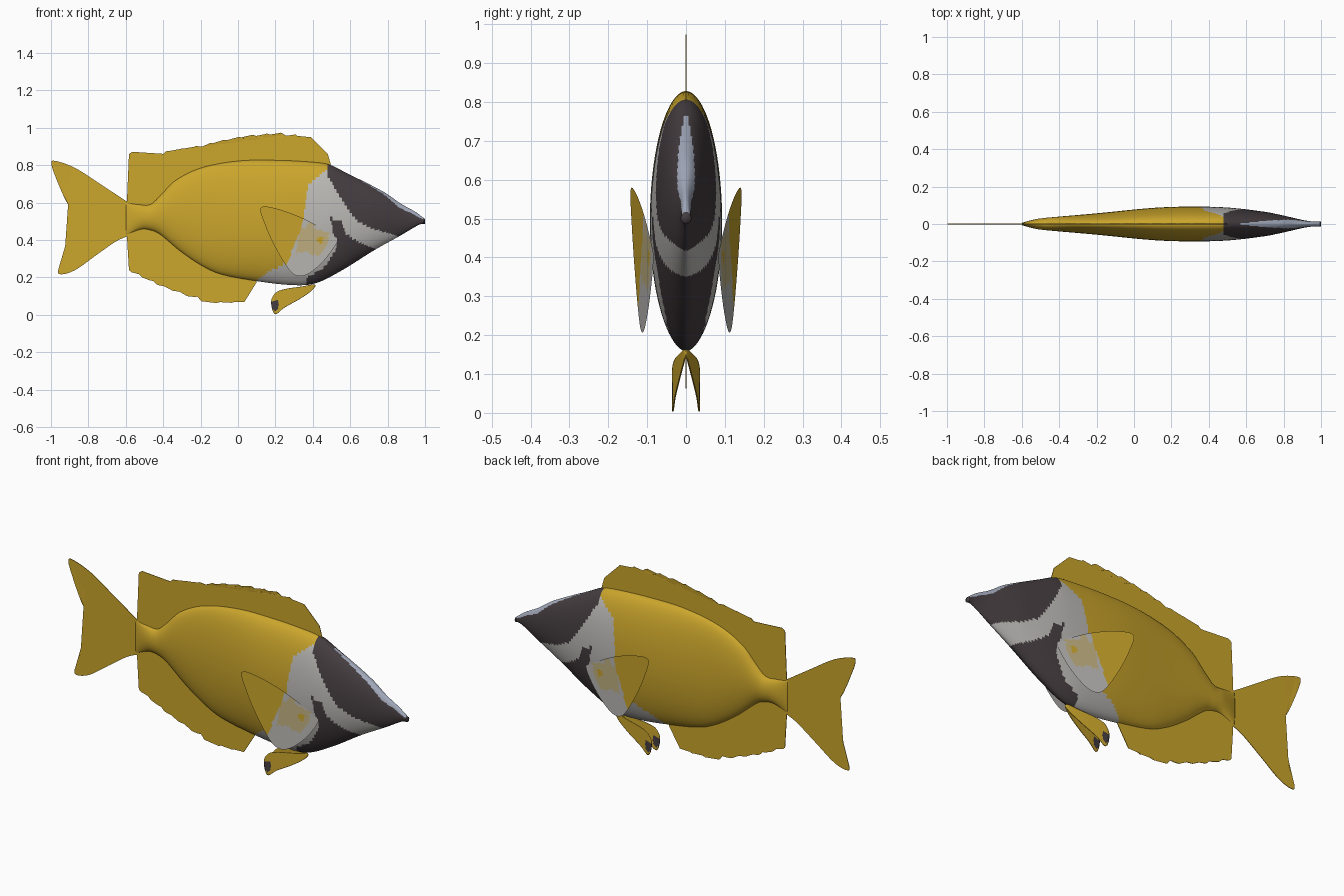
import bpy
import bmesh
import math
from mathutils import Vector

cube = bpy.data.objects.get("Cube")
if cube:
    bpy.data.objects.remove(cube, do_unlink=True)


def make_material(name, colour):
    mat = bpy.data.materials.new(name)
    mat.use_nodes = True
    mat.diffuse_color = (*colour, 1)
    shader = next(n for n in mat.node_tree.nodes if n.type == "BSDF_PRINCIPLED")
    shader.inputs["Base Color"].default_value = (*colour, 1)
    shader.inputs["Roughness"].default_value = 0.6
    return mat


YELLOW, LIGHT, DARK, BLAZE, TAN = range(5)
materials = [
    make_material("golden yellow", (0.6, 0.38, 0.025)),
    make_material("light grey", (0.5, 0.49, 0.47)),
    make_material("charcoal", (0.06, 0.047, 0.051)),
    make_material("blue grey", (0.37, 0.41, 0.51)),
    make_material("pale tan", (0.54, 0.44, 0.22)),
]


def finish(bm, name, colour_rule=None, smooth=False):
    """Turn a bmesh into an object, colouring each face by a rule on its centre."""
    if colour_rule:
        for face in bm.faces:
            face.material_index = colour_rule(face.calc_center_median())
    for face in bm.faces:
        face.smooth = smooth
    mesh = bpy.data.meshes.new(name)
    bm.to_mesh(mesh)
    bm.free()
    for mat in materials:
        mesh.materials.append(mat)
    obj = bpy.data.objects.new(name, mesh)
    bpy.context.collection.objects.link(obj)
    return obj


def curve_at(table, x):
    """Smooth interpolation through (x, value) pairs."""
    x = min(max(x, table[0][0]), table[-1][0])
    last = len(table) - 1
    i = next(k for k in range(last) if x <= table[k + 1][0])

    def slope(k):
        a, b = table[max(k - 1, 0)], table[min(k + 1, last)]
        return (b[1] - a[1]) / (b[0] - a[0])

    (xa, va), (xb, vb) = table[i], table[i + 1]
    w = xb - xa
    t = (x - xa) / w
    s = t * t * (3 - 2 * t)
    return (va + (vb - va) * s + slope(i) * w * t * (1 - t) ** 2
            - slope(i + 1) * w * t * t * (1 - t))


def inside(poly, x, z):
    hit = False
    for (ax, az), (bx, bz) in zip(poly, poly[1:] + poly[:1]):
        if (az > z) != (bz > z) and x < ax + (z - az) * (bx - ax) / (bz - az):
            hit = not hit
    return hit


# Body silhouette: back line, belly line and half width
back = [(-.6, .6), (-.53, .59), (-.47, .59), (-.42, .633), (-.34, .715), (-.2, .785), (0, .823),
        (.2, .827), (.4, .817), (.49, .803), (.57, .764), (.78, .657), (.87, .595), (.95, .55), (1, .512)]
belly = [(-.6, .427), (-.52, .457), (-.47, .454), (-.42, .433), (-.31, .342), (-.2, .267), (-.1, .22),
         (.06, .187), (.28, .16), (.41, .168), (.55, .235), (.73, .347), (.87, .425), (.97, .483), (1, .488)]
girth = [(-.6, .006), (-.55, .02), (-.5, .03), (-.2, .057), (.1, .086), (.3, .093), (.5, .088),
         (.7, .065), (.8, .045), (.9, .022), (.96, .013), (1, .012)]

# Outlines of the painted head areas, in side view
head = [(.48, .9), (.48, .78), (.375, .7), (.36, .6), (.35, .5), (.31, .4), (.29, .29),
        (.17, .235), (.09, .18), (.09, 0), (2, 0), (2, .9)]
mask = [(.49, .9), (.475, .75), (.53, .66), (.57, .59), (.64, .5), (.72, .46), (.83, .43),
        (.9, .4), (2, .4), (2, .9)]
cheek = [(.49, .52), (.55, .5), (.58, .43), (.65, .385), (.74, .35), (.74, .1), (.36, .1),
         (.37, .2), (.47, .26), (.53, .36), (.52, .4)]
blaze_width = [(.57, .004), (.65, .012), (.75, .02), (.85, .022), (.92, .014), (1, .01)]


def body_colour(c):
    middle = (curve_at(back, c.x) + curve_at(belly, c.x)) / 2
    if .57 < c.x < .99 and c.z > middle and abs(c.y) < curve_at(blaze_width, c.x):
        return BLAZE
    if inside(mask, c.x, c.z) or inside(cheek, c.x, c.z):
        return DARK
    return LIGHT if inside(head, c.x, c.z) else YELLOW


# Body, lofted from tail root to snout
STATIONS, SIDES = 230, 80
bm = bmesh.new()
rings = []
for i in range(STATIONS + 1):
    x = -.6 + 1.6 * i / STATIONS
    top, low, half = (curve_at(t, x) for t in (back, belly, girth))
    ring = []
    for k in range(SIDES):
        a = math.tau * k / SIDES
        side = math.cos(a)
        power = 1.0 if math.sin(a) > 0 else 1.12
        y = half * math.copysign(abs(side) ** power, side)
        ring.append(bm.verts.new((x, y, (top + low) / 2 + (top - low) / 2 * math.sin(a))))
    rings.append(ring)
for a, b in zip(rings, rings[1:]):
    for k in range(SIDES):
        n = (k + 1) % SIDES
        bm.faces.new((a[k], a[n], b[n], b[k]))
bm.faces.new(rings[0])
bm.faces.new(rings[-1])
bmesh.ops.recalc_face_normals(bm, faces=bm.faces)
finish(bm, "body", body_colour, smooth=True)

# Lips: a small ring around the mouth
bpy.ops.mesh.primitive_torus_add(major_radius=.01, minor_radius=.004, major_segments=24,
                                 minor_segments=10, location=(.996, 0, .5),
                                 rotation=(0, math.pi / 2, 0))
lips = bpy.context.object
lips.name = "lips"
lips.data.materials.append(materials[DARK])
bpy.ops.object.shade_smooth()


def smooth_loop(points, steps=5, closed=True):
    """Round an outline with a Catmull-Rom curve."""
    pts = [Vector(p) for p in points]
    n = len(pts)
    out = []
    for i in range(n if closed else n - 1):
        p = [pts[(i + k) % n] if closed else pts[min(max(i + k, 0), n - 1)] for k in (-1, 0, 1, 2)]
        for s in range(steps):
            t = s / steps
            out.append((p[1] * 2 + (p[2] - p[0]) * t
                        + (p[0] * 2 - p[1] * 5 + p[2] * 4 - p[3]) * t ** 2
                        + (p[1] * 3 - p[0] - p[2] * 3 + p[3]) * t ** 3) / 2)
    return out if closed else out + [pts[-1]]


def flat_fin(name, outline):
    """Paper-thin fin on the centre plane."""
    bm = bmesh.new()
    face = bm.faces.new([bm.verts.new((p[0], 0, p[1])) for p in outline])
    bmesh.ops.triangulate(bm, faces=[face])
    obj = finish(bm, name)
    mod = obj.modifiers.new("thickness", "SOLIDIFY")
    mod.thickness = .003
    mod.offset = 0
    return obj


def spiny_edge(edge, start, end, teeth, sign, depth):
    """Saw-toothed fin edge; each spine leans toward the tail."""
    pitch = (end - start) / teeth
    pts = []
    for i in range(teeth):
        x = start + i * pitch
        notch = depth * (.3 + .7 * i / teeth)
        for u, drop in ((0, 1), (.2, .1), (.28, 0), (.45, .2), (.75, .65)):
            px = x + u * pitch
            pts.append((px, curve_at(edge, px) - sign * notch * drop))
    return pts


# Tail fin
tail = [(-.593, .605), (-.737, .7), (-.87, .785), (-.975, .823), (-.998, .807), (-.967, .716),
        (-.92, .61), (-.867, .523), (-.876, .46), (-.908, .38), (-.96, .245), (-.945, .217),
        (-.87, .24), (-.764, .315), (-.657, .39), (-.593, .42)]
flat_fin("tail_fin", smooth_loop(tail, closed=False) + [(-.56, .45), (-.56, .58)])

# Dorsal fin
dorsal_edge = [(-.4, .872), (-.2, .908), (0, .952), (.15, .97), (.25, .973), (.42, .945)]
flat_fin("dorsal_fin", [(-.56, .55), (-.595, .58), (-.583, .86), (-.566, .872)]
         + spiny_edge(dorsal_edge, -.4, .36, 10, 1, .036)
         + [(.37, .925), (.39, .95), (.44, .9), (.48, .86), (.5, .79), (.4, .76), (-.2, .7), (-.4, .57)])

# Anal fin
anal_edge = [(-.53, .21), (-.44, .165), (-.31, .115), (-.17, .068), (.03, .064)]
flat_fin("anal_fin", [(-.56, .5), (-.595, .44), (-.583, .24), (-.57, .228)]
         + spiny_edge(anal_edge, -.53, .02, 7, -1, .026)
         + [(.02, .085), (.035, .07), (.1, .175), (.09, .23), (-.2, .33), (-.4, .5)])


def side_fin(name, outline, spread, colour_rule, side, layers=14):
    """Leaf-shaped paired fin made of nested rings, swept out from the body."""
    loop = smooth_loop(outline)
    hub = sum(loop, Vector((0, 0))) / len(loop)
    bm = bmesh.new()

    def vert(p):
        return bm.verts.new((p.x, side * spread(p.x), p.y))

    centre = vert(hub)
    previous = None
    for i in range(1, layers + 1):
        ring = [vert(hub.lerp(p, i / layers)) for p in loop]
        for k in range(len(ring)):
            n = (k + 1) % len(ring)
            if previous:
                bm.faces.new((previous[k], previous[n], ring[n], ring[k]))
            else:
                bm.faces.new((centre, ring[n], ring[k]))
        previous = ring
    bm.normal_update()
    flipped = [f for f in bm.faces if f.normal.y * side < 0]
    bmesh.ops.reverse_faces(bm, faces=flipped)
    return finish(bm, name, colour_rule, smooth=True)


# Paired fins
pectoral = [(.122, .573), (.21, .567), (.35, .515), (.5, .43), (.528, .39), (.46, .29), (.38, .222),
            (.32, .208), (.27, .245), (.2, .36), (.145, .48)]
pectoral_light = [(.35, .6), (.36, .5), (.31, .4), (.27, .3), (.23, .2), (.6, .2), (.6, .6)]
pectoral_tan = [(.33, .45), (.4, .5), (.42, .45), (.49, .45), (.48, .37), (.42, .31), (.37, .34), (.31, .33)]
pelvic = [(.41, .162), (.33, .15), (.25, .138), (.2, .117), (.177, .07), (.197, .004), (.25, .04),
          (.33, .085), (.395, .13)]


def pectoral_colour(c):
    if math.hypot(c.x - .44, c.z - .4) < .018 or not inside(pectoral_light, c.x, c.z):
        return YELLOW
    return TAN if inside(pectoral_tan, c.x, c.z) else LIGHT


def pelvic_colour(c):
    return DARK if c.x < .215 and .025 < c.z < .075 else YELLOW


for mat in materials:
    mat.use_backface_culling = True
for label, side in (("front", -1), ("back", 1)):
    side_fin("pectoral_fin_" + label, pectoral, lambda x: .085 + .145 * (.52 - x), pectoral_colour, side)
    fin = side_fin("pelvic_fin_" + label, pelvic,
                   lambda x: .036 * min(max(.415 - x, 0) / .22, 1) ** .7, pelvic_colour, side)
    fin.modifiers.new("thickness", "SOLIDIFY").thickness = .003
